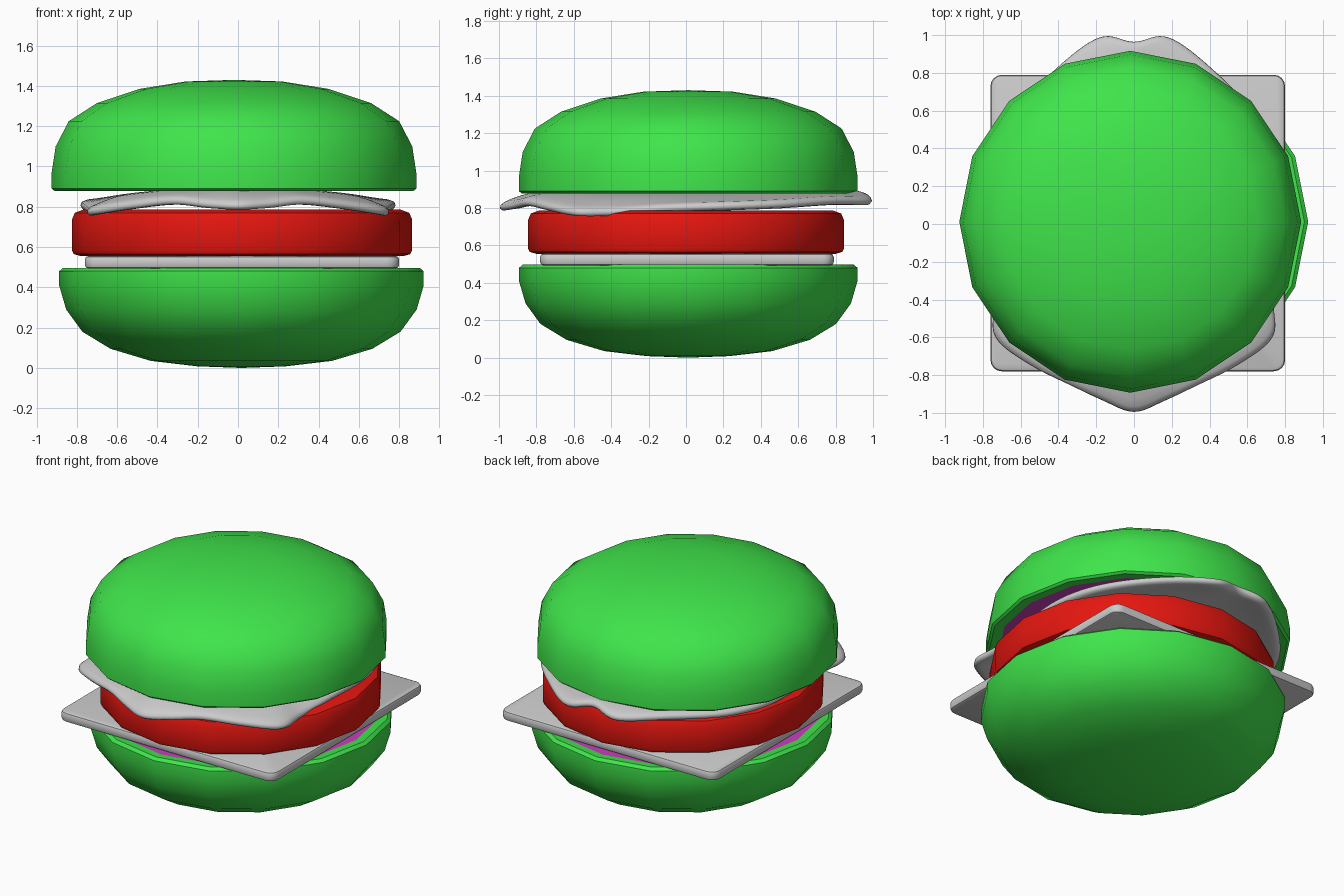
import bpy, bmesh
from math import cos, sin, tau, radians
from mathutils import Vector

if "Cube" in bpy.data.objects:
    bpy.data.objects.remove(bpy.data.objects["Cube"])


def material(name, rgb):
    m = bpy.data.materials.new(name)
    m.diffuse_color = (*rgb, 1)
    m.use_nodes = True
    m.node_tree.nodes["Principled BSDF"].inputs["Base Color"].default_value = m.diffuse_color
    return m


def finish(name, bm, mats=(), angle=40):
    bmesh.ops.recalc_face_normals(bm, faces=bm.faces)
    me = bpy.data.meshes.new(name)
    bm.to_mesh(me)
    bm.free()
    ob = bpy.data.objects.new(name, me)
    bpy.context.collection.objects.link(ob)
    for m in mats:
        me.materials.append(m)
    bpy.ops.object.select_all(action='DESELECT')
    ob.select_set(True)
    bpy.context.view_layer.objects.active = ob
    bpy.ops.object.shade_smooth_by_angle(angle=radians(angle))
    return ob


def lathe(name, profile, center, mats, sides=16, cap=None):
    """Spin (r, z) points; both ends lie on the axis. cap = band index using material 1."""
    bm = bmesh.new()
    rings = []
    for r, z in profile:
        n = 1 if r == 0 else sides
        rings.append([bm.verts.new((center[0] + r * cos(tau * i / sides),
                                    center[1] + r * sin(tau * i / sides), z)) for i in range(n)])
    for k, (a, b) in enumerate(zip(rings, rings[1:])):
        for i in range(sides):
            j = (i + 1) % sides
            corners = [a[i % len(a)], a[j % len(a)], b[j % len(b)], b[i % len(b)]]
            f = bm.faces.new(list(dict.fromkeys(corners)))
            f.material_index = 1 if k == cap else 0
    return finish(name, bm, mats)


green = material("bun_crust", (0.05, 0.78, 0.07))
magenta = material("bun_cut_face", (0.6, 0.05, 0.52))
red = material("patty_red", (0.78, 0.008, 0.005))

# Buns, each with a coloured cut face
lathe("bottom_bun", [(0, 0), (0.22, 0.008), (0.45, 0.035), (0.65, 0.095), (0.79, 0.18),
                     (0.87, 0.29), (0.905, 0.41), (0.905, 0.48), (0.885, 0.497),
                     (0.83, 0.492), (0, 0.492)], (0.017, 0.012), [green, magenta], cap=9)
lathe("top_bun", [(0, 0.883), (0.83, 0.883), (0.89, 0.878), (0.905, 0.89), (0.905, 0.97),
                  (0.885, 1.10), (0.82, 1.225), (0.68, 1.315), (0.47, 1.385),
                  (0.24, 1.422), (0, 1.43)], (-0.02, 0.012), [green, magenta], cap=0)

# Patty
lathe("patty", [(0, 0.555), (0.80, 0.555), (0.835, 0.565), (0.845, 0.585), (0.845, 0.735),
                (0.83, 0.77), (0.785, 0.787), (0, 0.787)], (0.02, 0), [red])

# Square cheese slice
bm = bmesh.new()
bmesh.ops.create_cube(bm, size=1)
for v in bm.verts:
    v.co = (v.co.x * 1.56 + 0.02, v.co.y * 1.57 + 0.005, v.co.z * 0.063 + 0.5245)
upright = [e for e in bm.edges if abs(e.verts[0].co.z - e.verts[1].co.z) > 0.01]
bmesh.ops.bevel(bm, geom=upright, offset=0.06, segments=4, profile=0.5, affect='EDGES')
rim = [e for e in bm.edges if abs(e.verts[0].co.z - e.verts[1].co.z) < 0.01]
bmesh.ops.bevel(bm, geom=rim, offset=0.018, segments=2, profile=0.5, affect='EDGES')
finish("cheese_slice", bm)

# Lettuce leaf: half outline mirrored, smoothed, then filled with arched rings
half = [(0, -1.0, 0.795), (0.16, -0.94, 0.805), (0.33, -0.86, 0.825), (0.55, -0.75, 0.80),
        (0.74, -0.60, 0.77), (0.74, -0.40, 0.77), (0.77, -0.10, 0.795), (0.78, 0.25, 0.81),
        (0.67, 0.55, 0.82), (0.42, 0.82, 0.835), (0.18, 0.995, 0.83), (0, 0.965, 0.865)]
ctrl = [Vector(p) for p in half + [(-x, y, z) for x, y, z in half[-2:0:-1]]]
outline = []
n = len(ctrl)
for i in range(n):
    a, b, c, d = (ctrl[(i + k) % n] for k in (-1, 0, 1, 2))
    for s in range(4):
        t = s / 4
        outline.append(0.5 * (2 * b + (c - a) * t + (2 * a - 5 * b + 4 * c - d) * t * t
                              + (3 * b - a - 3 * c + d) * t ** 3))


def arch(x):
    return 0.872 - 0.07 * (abs(x) / 0.8) ** 2.2


bm = bmesh.new()
middle = bm.verts.new((0, 0, arch(0)))
prev = None
for t in (0.3, 0.6, 0.75, 0.84, 0.92, 1.0):
    blend = max(0, (t - 0.7) / 0.3)
    blend = blend * blend
    ring = [bm.verts.new((p.x * t, p.y * t,
                          arch(p.x * t) * (1 - blend) + p.z * blend)) for p in outline]
    for i in range(len(ring)):
        j = (i + 1) % len(ring)
        bm.faces.new((prev[i], prev[j], ring[j], ring[i]) if prev else (middle, ring[j], ring[i]))
    prev = ring
leaf = finish("lettuce", bm, angle=60)
solid = leaf.modifiers.new("thickness", 'SOLIDIFY')
solid.thickness = 0.05
solid.offset = 0
smooth = leaf.modifiers.new("soft_edge", 'SUBSURF')
smooth.levels = smooth.render_levels = 1
